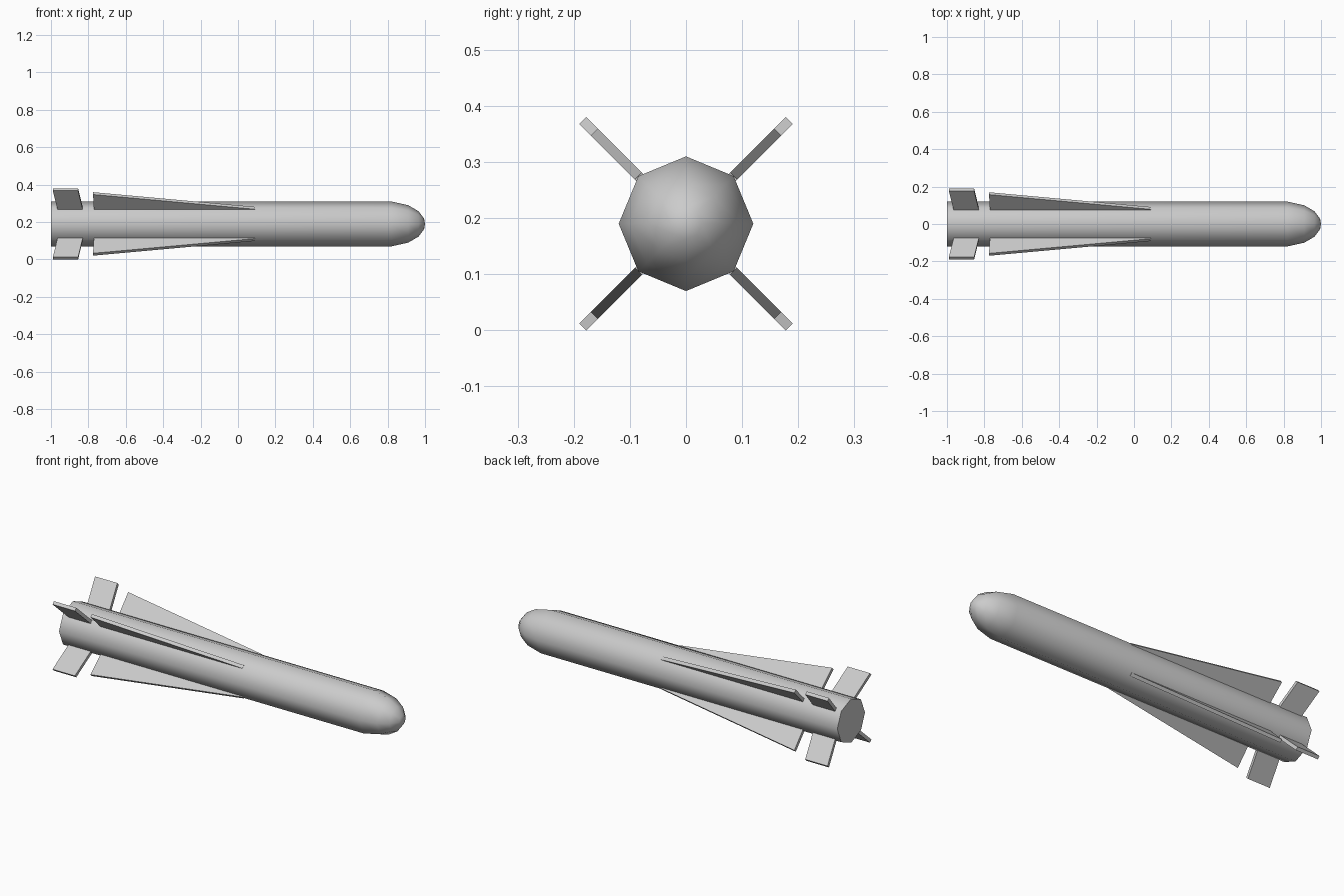
import bpy
import bmesh
from math import pi, radians
from mathutils import Matrix, Vector

cube = bpy.data.objects.get("Cube")
if cube:
    bpy.data.objects.remove(cube, do_unlink=True)

AXIS_Z = 0.19
SIDES = 8
THICKNESS = 0.018

grey = bpy.data.materials.new("light grey")
grey.use_nodes = True
colour = (0.6, 0.6, 0.6, 1)
grey.diffuse_color = colour
grey.node_tree.nodes["Principled BSDF"].inputs["Base Color"].default_value = colour


def make_object(name, bm):
    bmesh.ops.recalc_face_normals(bm, faces=bm.faces)
    mesh = bpy.data.meshes.new(name)
    bm.to_mesh(mesh)
    bm.free()
    mesh.materials.append(grey)
    obj = bpy.data.objects.new(name, mesh)
    obj.location.z = AXIS_Z
    bpy.context.collection.objects.link(obj)
    return obj


def make_body(profile):
    """Revolve (x, radius) points about the long axis."""
    bm = bmesh.new()
    verts = [bm.verts.new((x, 0, r)) for x, r in profile]
    edges = [bm.edges.new(pair) for pair in zip(verts, verts[1:])]
    bmesh.ops.spin(bm, geom=verts + edges, cent=(0, 0, 0), axis=(1, 0, 0),
                   angle=2 * pi, steps=SIDES, use_merge=True)
    bmesh.ops.remove_doubles(bm, verts=bm.verts, dist=0.0005)
    bmesh.ops.holes_fill(bm, edges=[e for e in bm.edges if e.is_boundary])
    return make_object("body", bm)


def make_fin(name, outline, angle):
    """Extrude an (x, radius) outline into a flat plate, then roll it."""
    bm = bmesh.new()
    face = bm.faces.new([bm.verts.new((x, -THICKNESS / 2, r)) for x, r in outline])
    result = bmesh.ops.extrude_face_region(bm, geom=[face])
    moved = [v for v in result["geom"] if isinstance(v, bmesh.types.BMVert)]
    bmesh.ops.translate(bm, verts=moved, vec=Vector((0, THICKNESS, 0)))
    bmesh.ops.transform(bm, matrix=Matrix.Rotation(angle, 4, "X"), verts=bm.verts)
    return make_object(name, bm)


# Eight-sided tube with a flat tail and a rounded nose
body = make_body([(-1, 0.12), (0.82, 0.12), (0.91, 0.1), (0.965, 0.068),
                  (0.995, 0.028), (1, 0)])
bpy.ops.object.select_all(action="DESELECT")
body.select_set(True)
bpy.context.view_layer.objects.active = body
bpy.ops.object.shade_smooth_by_angle(angle=radians(60))

# Long tapered wings and swept tail fins, four of each on the diagonals
wing = [(-0.77, 0.105), (0.09, 0.105), (0.09, 0.12), (-0.775, 0.231)]
tail_fin = [(-0.963, 0.105), (-0.828, 0.105), (-0.855, 0.26), (-0.99, 0.26)]
corners = ["upper_right", "lower_right", "lower_left", "upper_left"]
for i, corner in enumerate(corners):
    angle = pi / 4 + i * pi / 2
    make_fin("wing_" + corner, wing, angle)
    make_fin("tail_fin_" + corner, tail_fin, angle)
